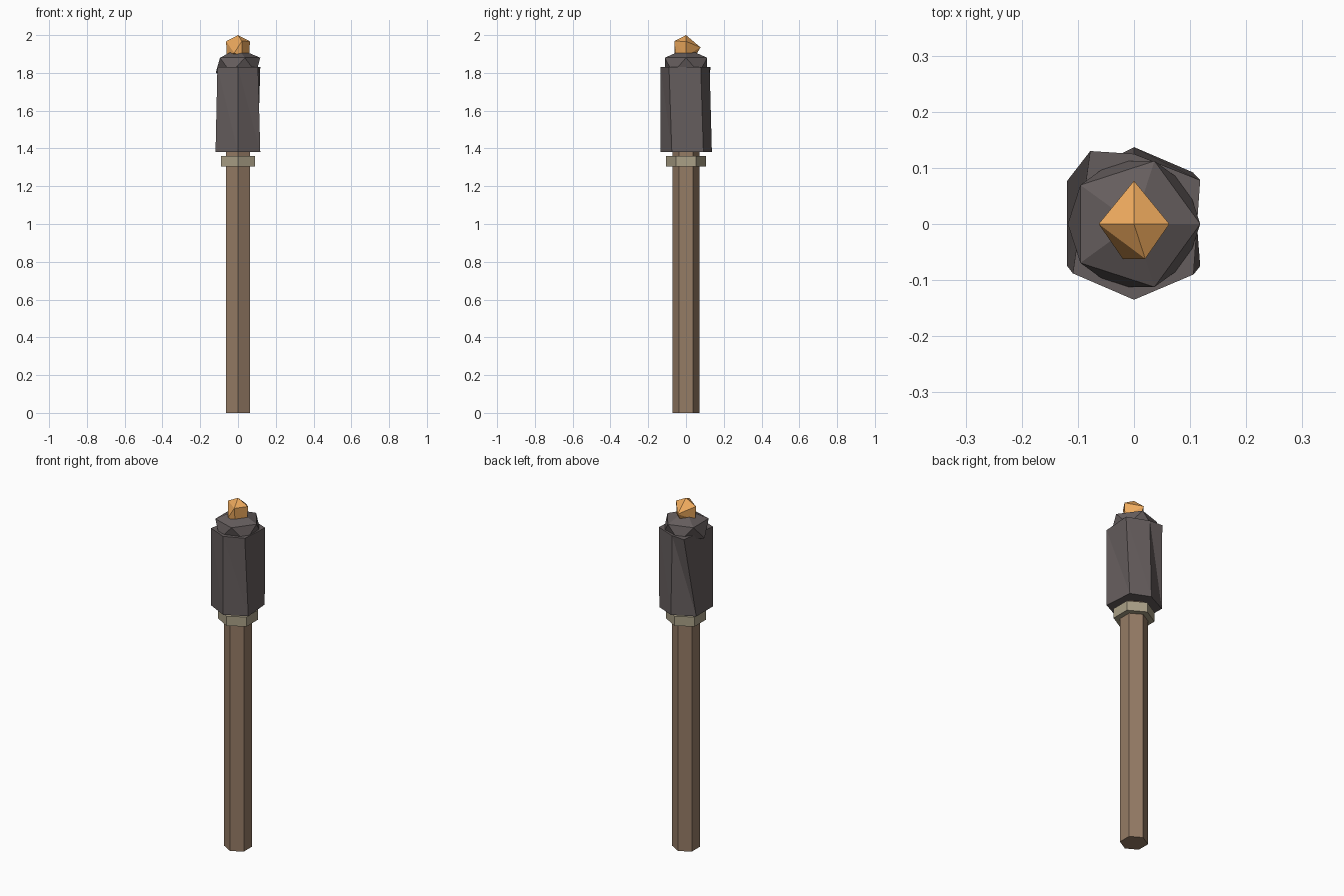
import bpy, bmesh
from math import radians, cos, sin
from mathutils import Matrix

if "Cube" in bpy.data.objects:
    bpy.data.objects.remove(bpy.data.objects["Cube"])


def material(name, rgb):
    m = bpy.data.materials.new(name)
    m.diffuse_color = (*rgb, 1)
    m.use_nodes = True
    m.node_tree.nodes["Principled BSDF"].inputs["Base Color"].default_value = m.diffuse_color
    return m


def finish(name, bm, mat):
    bmesh.ops.recalc_face_normals(bm, faces=bm.faces)
    me = bpy.data.meshes.new(name)
    bm.to_mesh(me)
    bm.free()
    me.materials.append(mat)
    ob = bpy.data.objects.new(name, me)
    bpy.context.collection.objects.link(ob)
    return ob


def hexagon(r):
    return [(r * cos(radians(a)), r * sin(radians(a))) for a in range(-90, 270, 60)]


def prism(name, bottom, top, z0, z1, mat):
    """Closed solid between two rings with the same number of corners."""
    bm = bmesh.new()
    lo = [bm.verts.new((x, y, z0)) for x, y in bottom]
    hi = [bm.verts.new((x, y, z1)) for x, y in top]
    bm.faces.new(lo[::-1])
    bm.faces.new(hi)
    n = len(lo)
    for i in range(n):
        j = (i + 1) % n
        bm.faces.new((lo[i], lo[j], hi[i]))
        bm.faces.new((lo[j], hi[j], hi[i]))
    return finish(name, bm, mat)


wood = material("wood", (0.30, 0.20, 0.13))
cord = material("cord", (0.40, 0.35, 0.24))
char = material("charred_cloth", (0.13, 0.11, 0.11))
fire = material("fire", (0.85, 0.40, 0.11))

# Hexagonal handle and binding ring
prism("handle", hexagon(0.072), hexagon(0.072), 0, 1.40, wood)
prism("binding_ring", hexagon(0.105), hexagon(0.105), 1.305, 1.36, cord)

# Wrapped head, slightly irregular between its two ends
head_bottom = [(0, -0.135), (0.118, -0.075), (0.105, 0.092),
               (0, 0.137), (-0.119, 0.077), (-0.119, -0.075)]
head_top = [(0, -0.135), (0.106, -0.09), (0.118, 0.078),
            (0, 0.125), (-0.078, 0.13), (-0.109, -0.088)]
prism("wrapped_head", head_bottom, head_top, 1.38, 1.83, char)

# Squashed faceted ember mound
bm = bmesh.new()
bmesh.ops.create_icosphere(bm, subdivisions=1, radius=1,
                           matrix=Matrix.Translation((0, 0, 1.84))
                           @ Matrix.Diagonal((0.132, 0.132, 0.09, 1)))
finish("ember_mound", bm, char)

# Faceted flame nub
bm = bmesh.new()
for p in [(0, 0, 2), (-0.063, 0, 1.967), (0.063, 0, 1.967), (0, 0.077, 1.935),
          (0.02, -0.062, 1.968), (-0.02, -0.062, 1.905),
          (-0.06, 0, 1.89), (0.06, 0, 1.89), (0, 0.05, 1.89), (0.02, -0.055, 1.89)]:
    bm.verts.new(p)
bmesh.ops.convex_hull(bm, input=bm.verts)
finish("flame", bm, fire)
